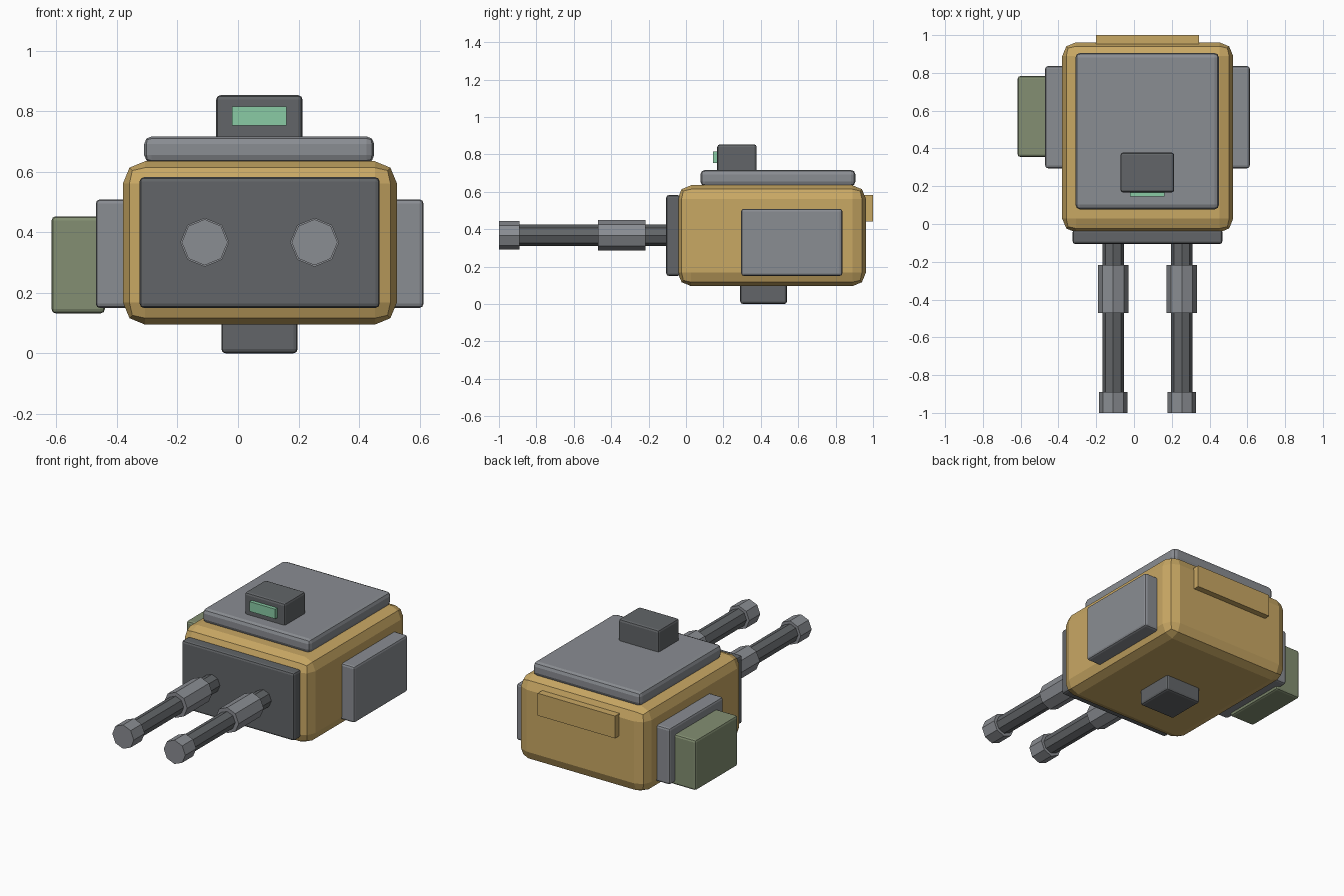
import bpy, bmesh, math
from mathutils import Matrix

if "Cube" in bpy.data.objects:
    bpy.data.objects.remove(bpy.data.objects["Cube"])


def material(name, rgb):
    m = bpy.data.materials.new(name)
    m.diffuse_color = (*rgb, 1)
    m.use_nodes = True
    m.node_tree.nodes["Principled BSDF"].inputs["Base Color"].default_value = m.diffuse_color
    return m


SAND = material("sand", (0.584, 0.392, 0.127))
GREY = material("mid grey", (0.254, 0.266, 0.288))
DARK = material("dark grey", (0.122, 0.130, 0.138))
OLIVE = material("olive", (0.227, 0.275, 0.168))
MINT = material("mint glass", (0.251, 0.597, 0.376))


def finish(name, bm, mat):
    me = bpy.data.meshes.new(name)
    bm.to_mesh(me)
    bm.free()
    me.materials.append(mat)
    ob = bpy.data.objects.new(name, me)
    bpy.context.collection.objects.link(ob)
    return ob


def box(name, mat, x, y, z, bevel=0.0, segments=2):
    """Box from (min, max) ranges with optional rounded edges."""
    bm = bmesh.new()
    size = [r[1] - r[0] for r in (x, y, z)]
    mid = [(r[0] + r[1]) / 2 for r in (x, y, z)]
    bmesh.ops.create_cube(bm, size=1, matrix=Matrix.Translation(mid) @ Matrix.Diagonal((*size, 1)))
    ob = finish(name, bm, mat)
    if bevel:
        mod = ob.modifiers.new("bevel", 'BEVEL')
        mod.width = bevel
        mod.segments = segments
    return ob


def tube(name, mat, x, z, y0, y1, r):
    """Eight-sided rod along y."""
    bm = bmesh.new()
    mat4 = Matrix.Translation((x, (y0 + y1) / 2, z)) @ Matrix.Rotation(math.pi / 2, 4, 'X')
    bmesh.ops.create_cone(bm, cap_ends=True, segments=8, radius1=r, radius2=r,
                          depth=y1 - y0, matrix=mat4)
    return finish(name, bm, mat)


# Main hull and its plates
box("body", SAND, (-0.38, 0.525), (-0.045, 0.962), (0.095, 0.635), 0.073)
box("roof_plate", GREY, (-0.31, 0.45), (0.077, 0.906), (0.63, 0.717), 0.025)
box("front_plate", DARK, (-0.325, 0.468), (-0.106, -0.03), (0.15, 0.582), 0.014)
box("rear_plate", SAND, (-0.2, 0.345), (0.94, 1.0), (0.44, 0.582))

# Side panels and the stowage box
box("side_panel_right", GREY, (0.45, 0.613), (0.295, 0.836), (0.15, 0.509), 0.014)
box("side_panel_left", GREY, (-0.47, -0.3), (0.295, 0.836), (0.15, 0.509), 0.014)
box("stowage_box", OLIVE, (-0.616, -0.44), (0.355, 0.783), (0.132, 0.453), 0.014)

# Mounting foot underneath
box("foot", DARK, (-0.055, 0.197), (0.29, 0.54), (0.0, 0.13), 0.014)

# Sight with its window
box("sight", DARK, (-0.072, 0.213), (0.167, 0.378), (0.70, 0.853), 0.014)
box("sight_window", MINT, (-0.02, 0.161), (0.145, 0.18), (0.753, 0.815))

# Twin barrels
for side, x in (("left", -0.11), ("right", 0.253)):
    tube("barrel_" + side, DARK, x, 0.367, -0.95, -0.05, 0.057)
    tube("sleeve_" + side, GREY, x, 0.367, -0.47, -0.217, 0.081)
    tube("muzzle_" + side, GREY, x, 0.367, -1.0, -0.89, 0.076)
